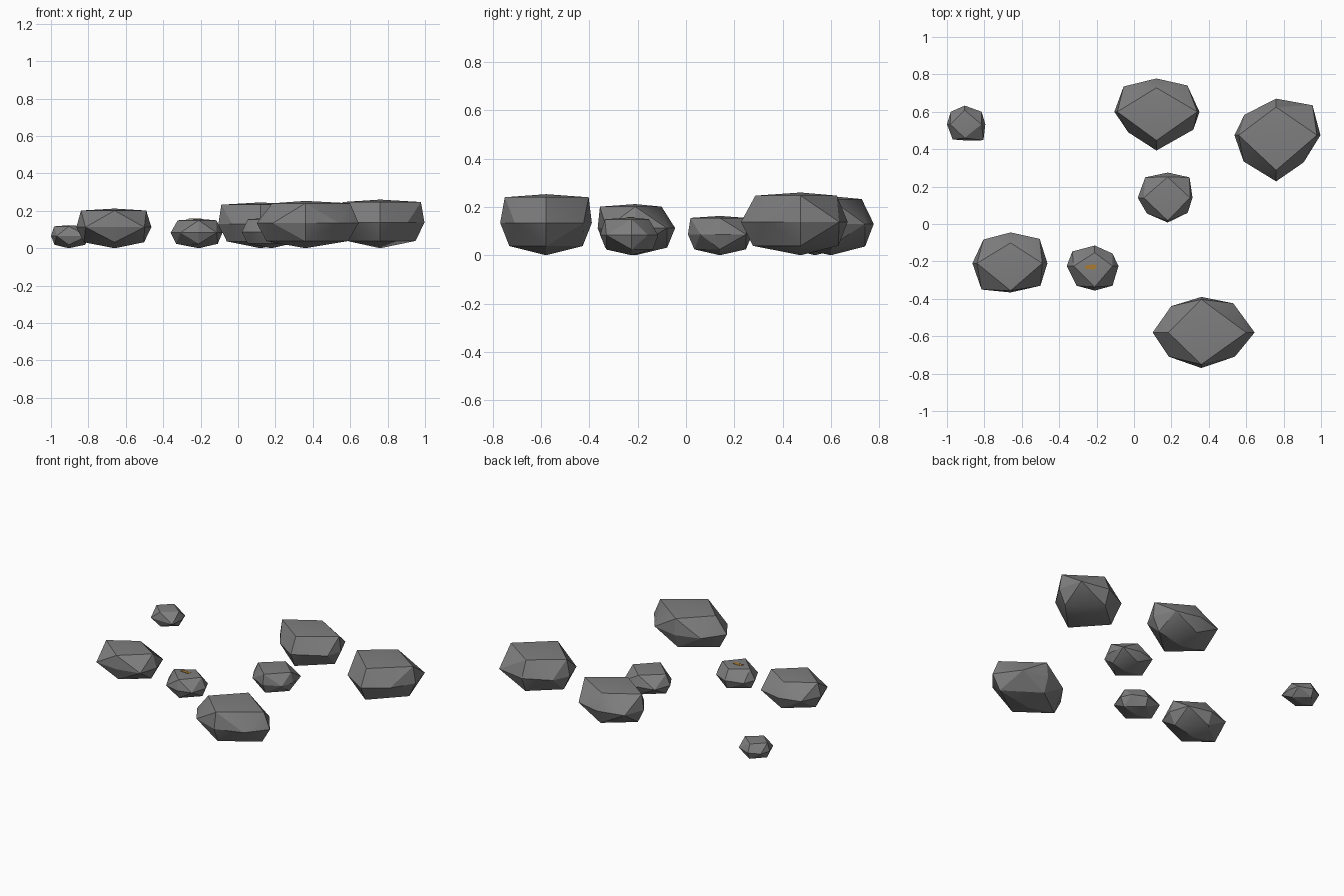
import bpy, bmesh, math
from itertools import product

if "Cube" in bpy.data.objects:
    bpy.data.objects.remove(bpy.data.objects["Cube"])


def material(name, rgb):
    m = bpy.data.materials.new(name)
    m.diffuse_color = (*rgb, 1)
    m.use_nodes = True
    m.node_tree.nodes["Principled BSDF"].inputs["Base Color"].default_value = m.diffuse_color
    return m


STONE = material("grey stone", (0.21, 0.21, 0.21))
OCHRE = material("ochre fleck", (0.40, 0.20, 0.03))


def finish(name, bm, mat):
    bmesh.ops.recalc_face_normals(bm, faces=bm.faces)
    me = bpy.data.meshes.new(name)
    bm.to_mesh(me)
    bm.free()
    me.materials.append(mat)
    ob = bpy.data.objects.new(name, me)
    bpy.context.collection.objects.link(ob)
    return ob


def rock(name, centre, h, ext, corners, upper):
    """Once-subdivided octahedron, reshaped.
    ext: reach to -x, +x, -y, +y; corners: (x, y) fractions of the reach for the
    waist corners at -x-y, +x-y, -x+y, +x+y; upper: shoulder fractions as ext."""
    cx, cy = centre
    bm = bmesh.new()
    cache = {}

    def vert(k):
        if k in cache:
            return cache[k]
        x, y, z = k
        ex, ey = ext[x > 0], ext[2 + (y > 0)]
        if x and y:                      # waist corner
            fx, fy = corners[(x > 0) + 2 * (y > 0)]
        elif z == 0:                     # waist side
            fx = fy = 1
        elif z > 0:                      # shoulder
            fx, fy = upper[x > 0], upper[2 + (y > 0)]
        else:                            # foot
            fx = fy = 0.8
        if x == 0 and y == 0:
            zz = h if z > 0 else 0
        else:
            zz = h * {1: 0.95, 0: 0.53, -1: 0.15}[z]
        cache[k] = bm.verts.new((cx + x * ex * fx, cy + y * ey * fy, zz))
        return cache[k]

    for a, b, c in product((-1, 1), repeat=3):
        X, Y, Z = (a, 0, 0), (0, b, 0), (0, 0, c)
        XY, YZ, ZX = (a, b, 0), (0, b, c), (a, 0, c)
        for f in ((X, XY, ZX), (Y, YZ, XY), (Z, ZX, YZ), (XY, YZ, ZX)):
            bm.faces.new([vert(k) for k in f])
    ob = finish(name, bm, STONE)
    bpy.ops.object.select_all(action='DESELECT')
    ob.select_set(True)
    bpy.context.view_layer.objects.active = ob
    bpy.ops.object.shade_smooth_by_angle(angle=math.radians(25))


# Large rocks
rock("front_rock", (.36, -.58), .253, (.26, .285, .19, .19),
     ((.67, .68), (.63, .68), (.62, .74), (.60, .82)), (.68, .84, .9, .93))
rock("right_rock", (.76, .475), .26, (.223, .237, .247, .195),
     ((.78, .57), (.62, .59), (.76, .56), (.82, .82)), (.9, .92, .76, .77))
rock("back_rock", (.12, .60), .245, (.225, .23, .207, .178),
     ((.67, .53), (.86, .46), (.78, .76), (.72, .79)), (.93, .95, .74, .72))
# Medium rock
rock("left_rock", (-.66, -.21), .212, (.204, .197, .156, .165),
     ((.76, .90), (.81, .77), (.71, .77), (.79, .79)), (.88, .86, .94, .66))
# Small rocks
rock("middle_stone", (.18, .14), .163, (.16, .133, .132, .135),
     ((.69, .64), (.80, .61), (.75, .81), (.88, .81)), (.8, .9, .92, .82))
rock("centre_stone", (-.21, -.225), .157, (.15, .127, .131, .11),
     ((.65, .80), (.75, .80), (.80, .71), (.75, .61)), (.75, .75, .85, .65))
rock("far_left_stone", (-.905, .533), .123, (.095, .11, .086, .10),
     ((.68, .94), (.91, .99), (.79, .67), (.82, .67)), (.82, .82, .85, .75))

# Ochre fleck on top of the centre stone
bm = bmesh.new()
ring = [bm.verts.new((x, y, .156)) for x, y in
        ((-.265, -.24), (-.21, -.243), (-.195, -.222), (-.215, -.216), (-.255, -.22))]
face = bm.faces.new(ring)
ext = bmesh.ops.extrude_face_region(bm, geom=[face])
for v in ext["geom"]:
    if isinstance(v, bmesh.types.BMVert):
        v.co.z += .002
finish("ochre_fleck", bm, OCHRE)
